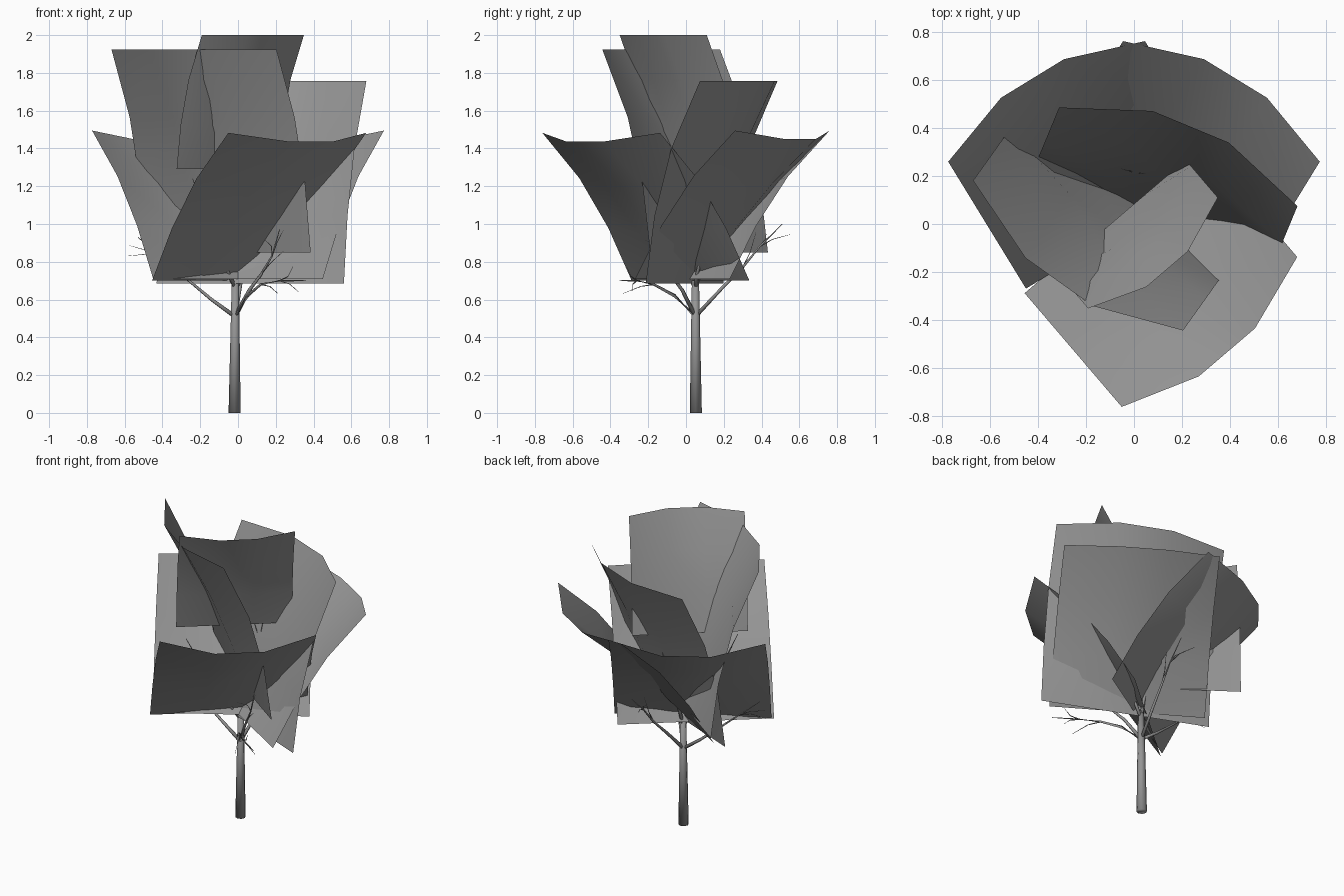
import bpy, bmesh, math, random
from mathutils import Vector

random.seed(7)
if "Cube" in bpy.data.objects:
    bpy.data.objects.remove(bpy.data.objects["Cube"], do_unlink=True)

grey = bpy.data.materials.new("plain_grey")
grey.use_nodes = True
grey.diffuse_color = (0.3, 0.3, 0.3, 1)
grey.node_tree.nodes["Principled BSDF"].inputs["Base Color"].default_value = (0.3, 0.3, 0.3, 1)


def finish(name, bm):
    mesh = bpy.data.meshes.new(name)
    bm.to_mesh(mesh)
    bm.free()
    mesh.materials.append(grey)
    mesh.shade_smooth()
    obj = bpy.data.objects.new(name, mesh)
    bpy.context.collection.objects.link(obj)


def foliage_card(name, base, facing, size, tilt=0):
    """Square sheet, straight at the foot, bowing out and curling toward the top."""
    bm = bmesh.new()
    a, lean = math.radians(facing), math.radians(tilt)
    out = Vector((math.cos(a), math.sin(a), 0))
    side = Vector((-out.y, out.x, 0))
    up = Vector((0, 0, 1))
    normal = out * math.cos(lean) - up * math.sin(lean)
    rise = up * math.cos(lean) + out * math.sin(lean)
    rows = []
    for t, curl in ((0, 0), (1 / 3, 0.16), (2 / 3, 0.47), (1, 1)):
        row = []
        for s, bow in ((-0.5, 0), (-0.16, 1), (0.16, 1), (0.5, 0)):
            push = 0.29 * curl + 0.126 * bow * (1 - (1 - t) ** 2)
            row.append(bm.verts.new(Vector(base) + size * (side * s + rise * t + normal * push)))
        rows.append(row)
    for low, high in zip(rows, rows[1:]):
        for i in range(3):
            bm.faces.new((low[i], low[i + 1], high[i + 1], high[i]))
    finish(name, bm)


def tube(bm, points, radius, tip, sides=6):
    """Tapered limb along a path."""
    points = [Vector(p) for p in points]
    last = len(points) - 1
    rings = []
    for i, p in enumerate(points):
        d = (points[min(i + 1, last)] - points[max(i - 1, 0)]).normalized()
        u = d.orthogonal().normalized()
        v = d.cross(u)
        r = radius + (tip - radius) * i / last
        turns = [2 * math.pi * k / sides for k in range(sides)]
        rings.append([bm.verts.new(p + r * (u * math.cos(w) + v * math.sin(w))) for w in turns])
    for a, b in zip(rings, rings[1:]):
        for k in range(sides):
            n = (k + 1) % sides
            bm.faces.new((a[k], a[n], b[n], b[k]))
    bm.faces.new(rings[0][::-1])
    bm.faces.new(rings[-1])


# Trunk
bm = bmesh.new()
tube(bm, [(-0.018, 0.052, 0), (-0.016, 0.051, 0.35), (-0.014, 0.05, 0.7)], 0.032, 0.019, 8)
finish("trunk", bm)

# Branches, each with a few fine twigs
fork = (-0.016, 0.05, 0.51)
crown = (-0.014, 0.05, 0.66)
limbs = {
    "right_branch": [fork, (-0.14, 0.05, 0.6), (-0.26, 0.04, 0.7), (-0.4, 0, 0.82), (-0.53, -0.03, 0.93)],
    "front_branch": [fork, (0.05, -0.06, 0.62), (0.12, -0.17, 0.68), (0.22, -0.26, 0.7), (0.36, -0.35, 0.7)],
    "back_branch": [fork, (0.01, 0.19, 0.66), (0.03, 0.3, 0.77), (0.04, 0.39, 0.88), (0.05, 0.51, 1.0)],
    "left_branch": [fork, (0.06, -0.02, 0.65), (0.12, -0.08, 0.73), (0.18, -0.12, 0.83), (0.22, -0.14, 0.97)],
    "upper_right_branch": [crown, (-0.06, 0, 0.76), (-0.12, -0.07, 0.9), (-0.18, -0.14, 1.06), (-0.24, -0.21, 1.24)],
    "upper_back_branch": [crown, (-0.01, 0.09, 0.8), (0, 0.14, 0.95), (0.01, 0.2, 1.1), (0.01, 0.24, 1.22)],
    "upper_left_branch": [crown, (0.04, 0.06, 0.74), (0.08, 0.08, 0.82), (0.11, 0.1, 0.9), (0.13, 0.12, 1.0)],
}
for name, path in limbs.items():
    bm = bmesh.new()
    tube(bm, path, 0.012, 0.002)
    for i in (2, 3, 3):
        start = Vector(path[i])
        heading = (Vector(path[i + 1]) - start).normalized()
        bend = Vector([random.uniform(-0.6, 0.6) for _ in range(3)])
        tube(bm, [start, start + 0.07 * (heading + bend * 0.6), start + 0.14 * (heading + bend)], 0.004, 0.001, 4)
    finish(name, bm)

# Low ring of splayed foliage
foliage_card("front_left_low_foliage", (-0.09, 0.024, 0.7), -49.5, 0.96, 22.3)
foliage_card("back_right_low_foliage", (-0.04, -0.018, 0.71), 121.5, 0.96, 22.1)
foliage_card("back_left_low_foliage", (0.04, -0.018, 0.71), 58.5, 0.96, 22.1)

# Upright foliage
foliage_card("back_tall_foliage", (0.065, -0.008, 0.685), 67.5, 1.073)
foliage_card("front_tall_foliage", (-0.052, 0.122, 0.85), 234.5, 1.073)
foliage_card("top_foliage", (-0.055, 0.036, 1.29), -49.5, 0.71)
